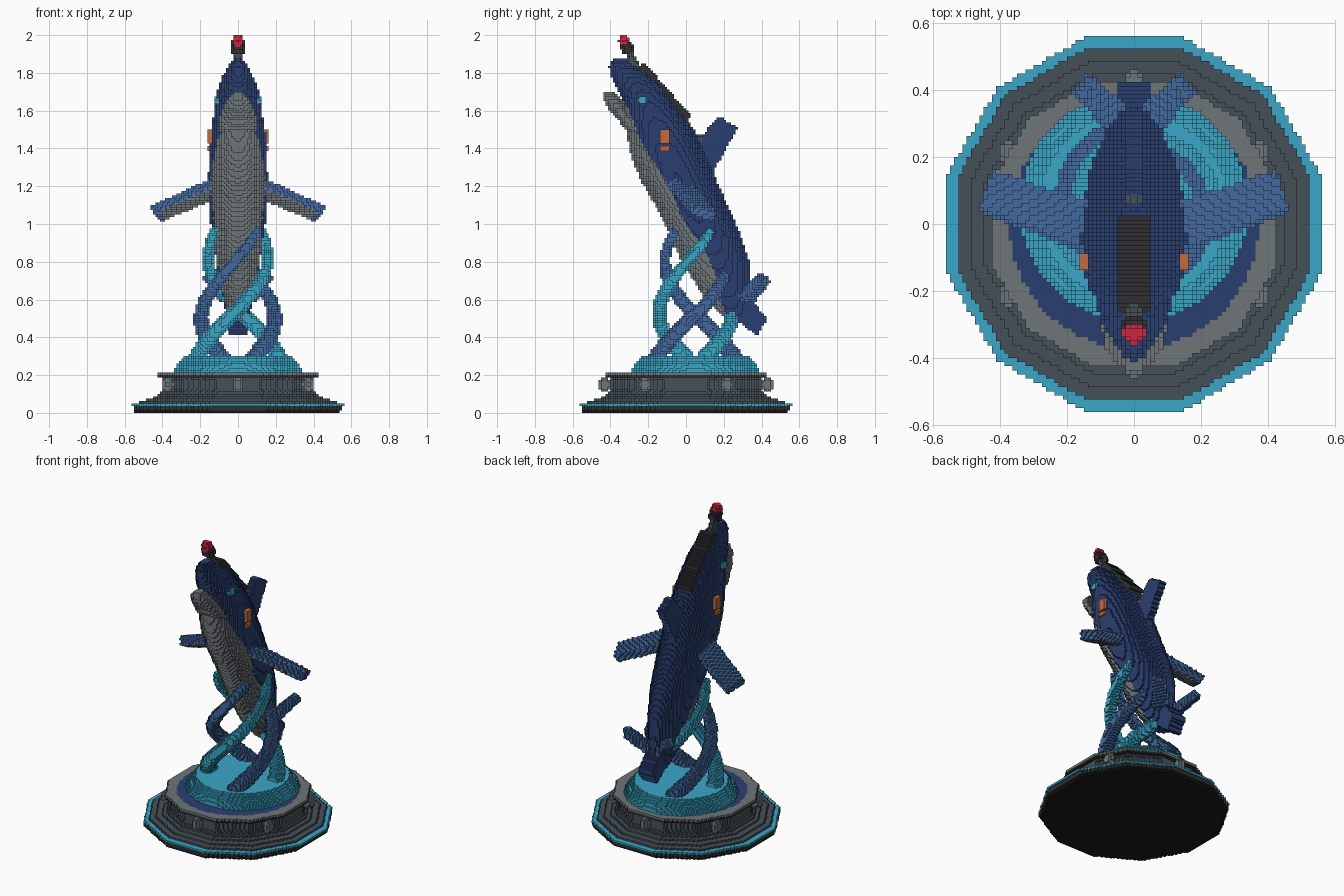
import bpy
import bmesh
from math import sin, cos, pi, radians
from mathutils import Vector, Matrix
from mathutils.bvhtree import BVHTree

cube = bpy.data.objects.get("Cube")
if cube:
    bpy.data.objects.remove(cube, do_unlink=True)

S = 0.0125          # edge of one block
cells = {}          # block index -> part name
part_colour = {}    # part name -> material


def material(name, rgb):
    m = bpy.data.materials.new(name)
    m.use_nodes = True
    lin = [(c / 255 / 12.92) if c < 11 else ((c / 255 + 0.055) / 1.055) ** 2.4 for c in rgb]
    m.diffuse_color = (*lin, 1)
    m.node_tree.nodes["Principled BSDF"].inputs["Base Color"].default_value = (*lin, 1)
    return m


navy = material("navy", (42, 62, 112))
blue = material("mid blue", (66, 104, 158))
cyan = material("cyan", (58, 166, 198))
grey = material("light grey", (110, 117, 120))
slate = material("slate", (70, 80, 88))
charcoal = material("charcoal", (48, 48, 52))
black = material("black", (26, 26, 29))
orange = material("orange", (196, 106, 62))
red = material("red", (208, 38, 66))


# ---- solid shapes ----
def loft(rings):
    bm = bmesh.new()
    rows = [[bm.verts.new(p) for p in r] for r in rings]
    n = len(rows[0])
    for a, b in zip(rows, rows[1:]):
        for i in range(n):
            j = (i + 1) % n
            bm.faces.new((a[i], a[j], b[j], b[i]))
    bm.faces.new(rows[0][::-1])
    bm.faces.new(rows[-1])
    return bm


def ring(c, u, v, n=16, phase=0.0):
    return [Vector(c) + Vector(u) * cos(phase + 2 * pi * i / n)
            + Vector(v) * sin(phase + 2 * pi * i / n) for i in range(n)]


def lathe(profile, n=32, cy=0.0):
    # profile holds (flat-side radius, height)
    k = 1 / cos(pi / n)
    return loft([ring((0, cy, z), (r * k, 0, 0), (0, r * k, 0), n, pi / n) for r, z in profile])


def slices(table):
    # horizontal oval sections: height, front, back, half width
    return loft([ring((0, (f + b) / 2, z), (w, 0, 0), (0, (b - f) / 2, 0), 24)
                 for z, f, b, w in table])


def tube(points, radii):
    rings = []
    for i, p in enumerate(points):
        t = (points[min(i + 1, len(points) - 1)] - points[max(i - 1, 0)]).normalized()
        u = t.cross(Vector((0, 0, 1))).normalized()
        rings.append(ring(p, u * radii[i], u.cross(t) * radii[i], 12))
    return loft(rings)


def slab(corners, half, shift=0.0, inset=1.0):
    pts = [Vector(c) for c in corners]
    mid = sum(pts, Vector()) / len(pts)
    nrm = (pts[1] - pts[0]).cross(pts[-1] - pts[0]).normalized()
    if nrm.z < 0:
        nrm.negate()
    bm = bmesh.new()
    for p in pts:
        for s in (-half, half):
            bm.verts.new(mid + (p - mid) * inset + nrm * (shift + s))
    bmesh.ops.convex_hull(bm, input=bm.verts)
    return bm


def ball(c, r):
    bm = bmesh.new()
    bmesh.ops.create_icosphere(bm, subdivisions=3, radius=1,
                               matrix=Matrix.LocRotScale(Vector(c), None, Vector(r)))
    return bm


def box(c, size):
    bm = bmesh.new()
    bmesh.ops.create_cube(bm, size=1, matrix=Matrix.LocRotScale(Vector(c), None, Vector(size)))
    return bm


# ---- fill a solid with blocks; later parts replace earlier ones ----
def stamp(name, mat, bm, mirror=False):
    part_colour[name] = mat
    tree = BVHTree.FromBMesh(bm)
    lo = [min(v.co[a] for v in bm.verts) for a in range(3)]
    hi = [max(v.co[a] for v in bm.verts) for a in range(3)]
    up = Vector((0, 0, 1))
    for i in range(int(lo[0] // S), int(hi[0] // S) + 1):
        for j in range(int(lo[1] // S), int(hi[1] // S) + 1):
            o = Vector(((i + 0.503) * S, (j + 0.507) * S, lo[2] - 1))
            hits = []
            while True:
                h = tree.ray_cast(o, up)[0]
                if h is None:
                    break
                hits.append(h.z)
                o.z = h.z + 1e-5
            for z0, z1 in zip(hits[::2], hits[1::2]):
                for k in range(max(0, round(z0 / S)), round(z1 / S)):
                    cells[i, j, k] = name
                    if mirror:
                        cells[-1 - i, j, k] = name
    bm.free()


# ---- pedestal ----
stamp("base_foot", black, lathe([(.54, 0), (.555, .025)], 12))
stamp("base_edge", charcoal, lathe([(.555, .0125), (.555, .0375)], 12))
stamp("base_light_strip", cyan, lathe([(.557, .0375), (.557, .05)], 12))
stamp("pedestal", slate, lathe([(.545, .05), (.50, .065), (.45, .08), (.41, .1), (.395, .13),
                                (.395, .175), (.43, .2), (.43, .2125)], 12))
stamp("pedestal_lip", charcoal, lathe([(.43, .1875), (.43, .2)], 12))
for n in range(6):
    a = radians(30 + 60 * n)
    stamp("pedestal_studs", grey, ball((.43 * cos(a), .43 * sin(a), .15), (.032, .032, .04)))
stamp("top_ring", grey, lathe([(.43, .2), (.43, .2125)], 12))
stamp("top_disc", navy, lathe([(.372, .2), (.372, .2125)]))
stamp("water_mound", cyan, lathe([(.345, .2125), (.325, .25), (.28, .3)], cy=.05))

# ---- rising water strands ----
for name, mat, front in (("cyan_strand", cyan, .55), ("blue_strand", blue, .82)):
    for side in (0, 180):
        path, radii = [], []
        for s in range(41):
            t = s / 40
            z = .28 + .69 * t
            a = radians(side - 90 + (z - front) * 300)
            r = .22 - .075 * t
            path.append(Vector((r * cos(a), .05 + r * sin(a), z)))
            radii.append(.046 - .02 * t)
        stamp(name + ("_a" if side else "_b"), mat, tube(path, radii))

# ---- body ----
stamp("body", navy, slices([
    (.47, .24, .33, .045), (.55, .15, .34, .07), (.65, .07, .35, .09), (.81, -.03, .335, .115),
    (.96, -.095, .285, .14), (1.1, -.165, .22, .153), (1.24, -.245, .16, .158),
    (1.37, -.295, .105, .152), (1.45, -.31, .07, .145), (1.54, -.325, .02, .135),
    (1.63, -.325, -.045, .122), (1.72, -.37, -.11, .105), (1.79, -.4, -.17, .078),
    (1.83, -.41, -.24, .055), (1.875, -.39, -.31, .022)]))

# pale belly: blocks ahead of a line running down the flank
flank = [(.45, .24), (.6, .18), (.73, .155), (.865, .1), (.97, .02), (1.05, -.03),
         (1.18, -.075), (1.315, -.165), (1.45, -.245), (1.62, -.31)]
part_colour["belly"] = grey
for (i, j, k), part in list(cells.items()):
    z = (k + .5) * S
    for (z0, y0), (z1, y1) in zip(flank, flank[1:]):
        if part == "body" and z0 <= z < z1:
            if (j + .5) * S < y0 + (y1 - y0) * (z - z0) / (z1 - z0):
                cells[i, j, k] = "belly"
stamp("lower_jaw", grey, slices([(1.5, -.325, -.25, .1), (1.55, -.36, -.26, .1),
                                 (1.61, -.41, -.3, .085), (1.66, -.44, -.34, .06),
                                 (1.695, -.44, -.38, .03)]))

# ---- fins and tail ----
stamp("dorsal_fin", navy, slab([(0, .17, 1.57), (0, .275, 1.51), (0, .13, 1.25), (0, .03, 1.4)], .026))
pectoral = [(.1, -.1, 1.235), (.1, .05, 1.165), (.415, .15, 1.035), (.455, .04, 1.075)]
stamp("pectoral_fins", blue, slab(pectoral, .028), True)
stamp("pectoral_undersides", grey, slab(pectoral, .012, -.022, .88), True)
stamp("tail", navy, slab([(0, .32, .63), (0, .43, .5), (0, .375, .405), (0, .3, .47)], .05))
stamp("tail_flukes", blue, slab([(.03, .36, .6), (.08, .28, .6), (.178, .39, .73),
                                 (.128, .44, .71)], .024), True)

# ---- face and side details ----
stamp("eyes", cyan, ball((.113, -.235, 1.655), (.018, .024, .022)), True)
for z in (1.4, 1.44, 1.48):
    stamp("side_vents", orange, box((.145, -.112, z), (.038, .056, .034)), True)
stamp("vent_frames", charcoal, box((.14, -.112, 1.44), (.026, .05, .1)), False)
for key in [c for c, p in cells.items() if p == "vent_frames"]:
    cells[key] = "body"
stamp("blowhole", slate, ball((0, .075, 1.45), (.022, .022, .025)))

# ---- back pack and beacon ----
pack = [(-.055, -.25, 1.835), (.055, -.25, 1.835), (.055, .005, 1.545), (-.055, .005, 1.545)]
stamp("back_pack", charcoal, slab(pack, .035))
stem = [Vector((0, -.25, 1.79)), Vector((0, -.29, 1.88)), Vector((0, -.325, 1.96))]
stamp("beacon_stem", slate, tube(stem, [.03, .022, .022]))
stamp("beacon_collar", charcoal, tube([Vector((0, -.302, 1.905)), Vector((0, -.32, 1.955))], [.036, .036]))
stamp("beacon", red, ball((0, -.328, 1.9685), (.034, .03, .0335)))

# ---- turn the filled blocks into one mesh per part, outer faces only ----
sides = []
for axis in range(3):
    u, v = (axis + 1) % 3, (axis + 2) % 3
    for d in (0, 1):
        quad = []
        for a, b in ((0, 0), (1, 0), (1, 1), (0, 1)):
            p = [0, 0, 0]
            p[axis], p[u], p[v] = d, a, b
            quad.append(tuple(p))
        step = [0, 0, 0]
        step[axis] = 2 * d - 1
        sides.append((step, quad if d else quad[::-1]))

geometry = {name: ({}, []) for name in part_colour}
for (i, j, k), name in cells.items():
    verts, faces = geometry[name]
    for (dx, dy, dz), quad in sides:
        if (i + dx, j + dy, k + dz) not in cells:
            faces.append([verts.setdefault((i + a, j + b, k + c), len(verts)) for a, b, c in quad])
for name, (verts, faces) in geometry.items():
    if faces:
        mesh = bpy.data.meshes.new(name)
        mesh.from_pydata([Vector(p) * S for p in verts], [], faces)
        mesh.materials.append(part_colour[name])
        bpy.context.collection.objects.link(bpy.data.objects.new(name, mesh))
